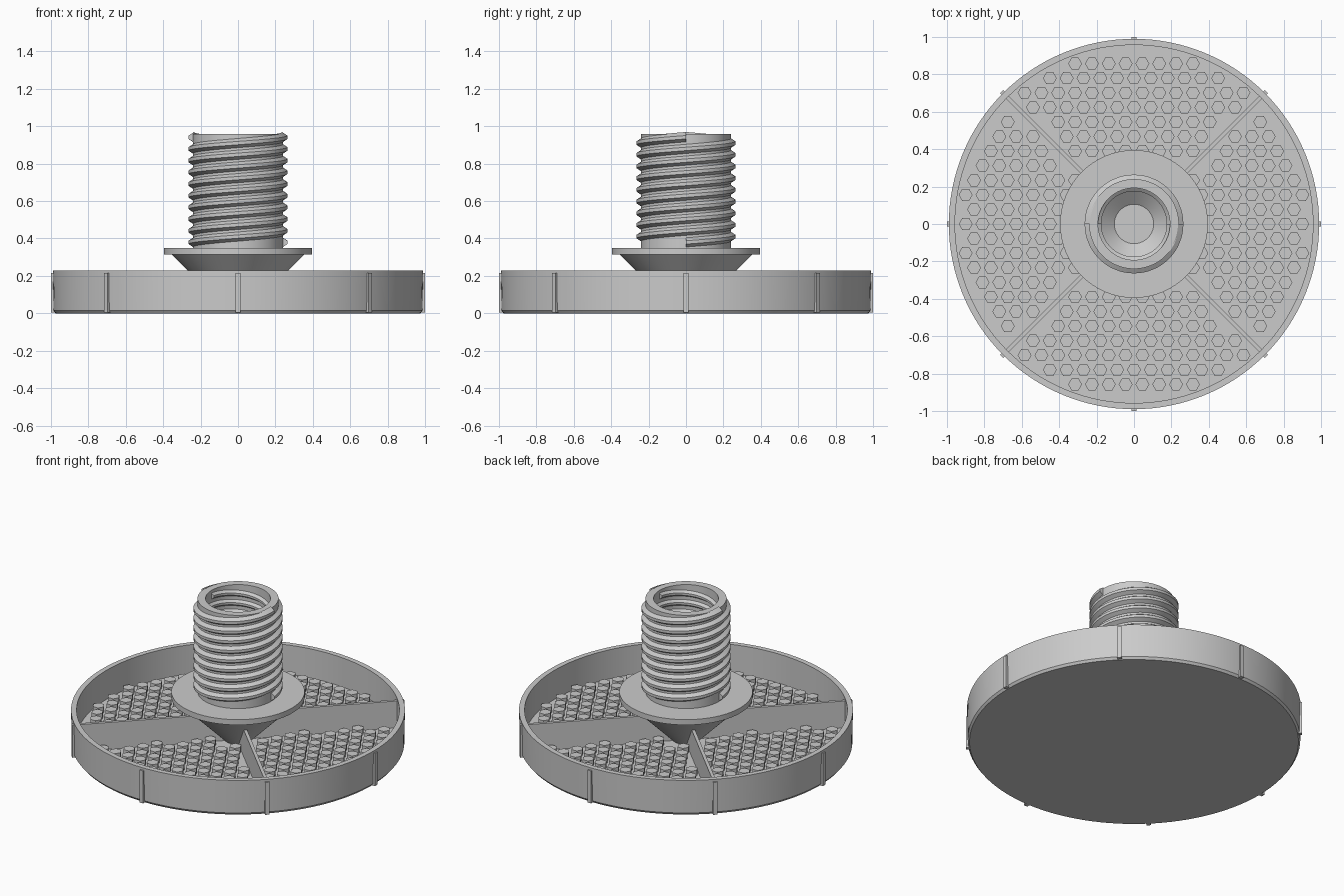
import bpy, bmesh, math
from mathutils import Matrix, Vector

if "Cube" in bpy.data.objects:
    bpy.data.objects.remove(bpy.data.objects["Cube"])

GREY = (0.6, 0.6, 0.6, 1)
mat = bpy.data.materials.new("plain grey")
mat.use_nodes = True
mat.diffuse_color = GREY
mat.node_tree.nodes["Principled BSDF"].inputs["Base Color"].default_value = GREY


def finish(name, bm, smooth=True):
    bmesh.ops.remove_doubles(bm, verts=bm.verts, dist=1e-5)
    bmesh.ops.recalc_face_normals(bm, faces=bm.faces)
    mesh = bpy.data.meshes.new(name)
    bm.to_mesh(mesh)
    bm.free()
    mesh.materials.append(mat)
    obj = bpy.data.objects.new(name, mesh)
    bpy.context.collection.objects.link(obj)
    if smooth:
        bpy.ops.object.select_all(action="DESELECT")
        obj.select_set(True)
        bpy.context.view_layer.objects.active = obj
        bpy.ops.object.shade_smooth_by_angle(angle=math.radians(30))
    return obj


def lathe(name, profile, steps=128):
    bm = bmesh.new()
    verts = [bm.verts.new((r, 0, z)) for r, z in profile]
    edges = [bm.edges.new(pair) for pair in zip(verts, verts[1:])]
    bmesh.ops.spin(bm, geom=verts + edges, cent=(0, 0, 0), axis=(0, 0, 1),
                   angle=math.tau, steps=steps, use_duplicate=False)
    return finish(name, bm)


def plate(bm, profile, thickness, angle):
    """Upright radial plate with an (r, z) outline, turned about z."""
    turn = Matrix.Rotation(angle, 3, "Z")
    face = bm.faces.new([bm.verts.new(turn @ Vector((r, -thickness / 2, z)))
                         for r, z in profile])
    new = bmesh.ops.extrude_face_region(bm, geom=[face])["geom"]
    bmesh.ops.translate(bm, verts=[v for v in new if isinstance(v, bmesh.types.BMVert)],
                        vec=turn @ Vector((0, thickness, 0)))


def thread(name, section, z0, lead, turns, steps=64):
    """Two-start right-handed helical ridge with closed ends."""
    bm = bmesh.new()
    for start in (0, math.pi):
        rings = []
        for i in range(int(turns * steps) + 1):
            a = start + math.tau * i / steps
            z = z0 + lead * i / steps
            rings.append([bm.verts.new((r * math.cos(a), r * math.sin(a), z + dz))
                          for r, dz in section])
        n = len(section)
        for low, high in zip(rings, rings[1:]):
            for k in range(n):
                m = (k + 1) % n
                bm.faces.new((low[k], low[m], high[m], high[k]))
        bm.faces.new(rings[0])
        bm.faces.new(rings[-1])
    return finish(name, bm)


# Round tray with a thin upright rim
FLOOR = 0.04
lathe("tray", [(0, 0), (0.975, 0), (0.986, 0.015), (0.99, 0.23),
               (0.957, 0.23), (0.957, FLOOR), (0, FLOOR)])

# Grip ridges around the rim
bm = bmesh.new()
for i in range(8):
    plate(bm, [(0.96, 0.003), (1, 0.003), (1, 0.215), (0.96, 0.215)],
          0.026, i * math.pi / 4)
finish("grip_ridges", bm, False)

# Four diagonal webs running from the funnel to the rim
bm = bmesh.new()
for i in range(4):
    plate(bm, [(0.07, 0.035), (0.965, 0.035), (0.965, 0.215), (0.225, 0.215)],
          0.02, math.pi / 4 + i * math.pi / 2)
finish("diagonal_webs", bm, False)

# Staggered field of hexagonal studs, kept clear of webs and funnel
PITCH, STUD_TOP = 0.09, 0.078
bm = bmesh.new()
for row in range(-11, 12):
    for col in range(-11, 12):
        x = (col + 0.5 * (row % 2)) * PITCH
        y = row * PITCH * math.sqrt(3) / 2
        off_web = min(abs(x - y), abs(x + y)) / math.sqrt(2)
        if 0.16 < math.hypot(x, y) < 0.918 and off_web > 0.045:
            place = (Matrix.Translation((x, y, (FLOOR + STUD_TOP) / 2 - 0.002))
                     @ Matrix.Rotation(math.pi / 6, 4, "Z"))
            bmesh.ops.create_cone(bm, cap_ends=True, segments=6, radius1=0.037,
                                  radius2=0.037, depth=STUD_TOP - FLOOR + 0.004,
                                  matrix=place)
finish("hexagon_studs", bm, False)

# Funnel, flange and hollow neck in one turned piece
lathe("neck", [(0, 0.035), (0.075, 0.035), (0.355, 0.315), (0.395, 0.315),
               (0.395, 0.35), (0.24, 0.35), (0.24, 0.96), (0.192, 0.96),
               (0.192, 0.2), (0.105, 0.13), (0, 0.13)])

# Screw threads outside and inside the neck
LEAD = 0.125
thread("outer_thread", [(0.235, -0.028), (0.264, -0.009), (0.264, 0.009),
                        (0.235, 0.028)], 0.379, LEAD, 4.5)
thread("inner_thread", [(0.197, -0.024), (0.175, -0.007), (0.175, 0.007),
                        (0.197, 0.024)], 0.36, LEAD, 4.5)
